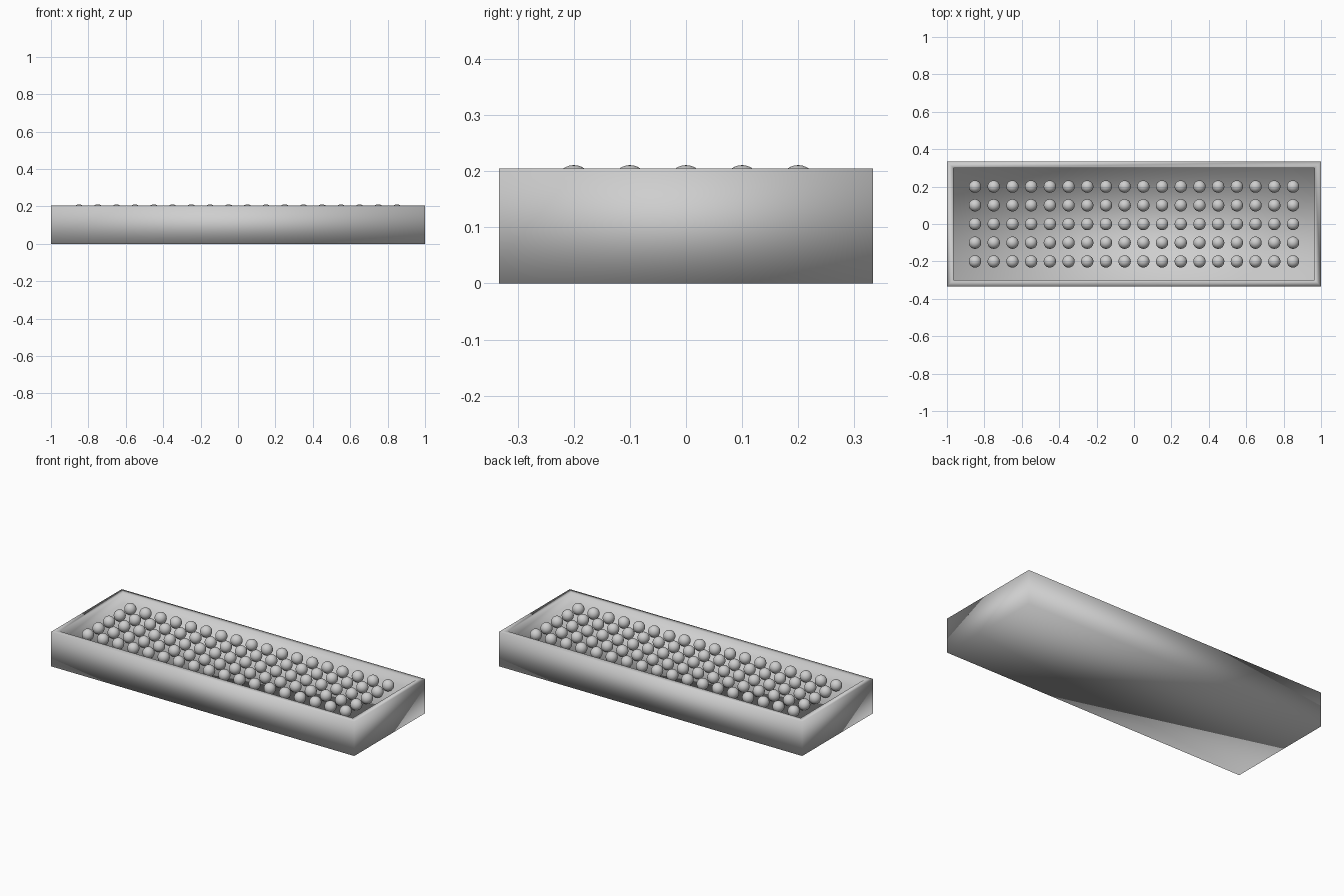
import bpy
import bmesh

cube = bpy.data.objects.get("Cube")
if cube:
    bpy.data.objects.remove(cube, do_unlink=True)

LENGTH, WIDTH, HEIGHT = 2.0, 0.667, 0.205
WALL, FLOOR_Z = 0.034, 0.145
BALL_R, SPACING, COLS, ROWS = 0.033, 0.1, 18, 5

grey = bpy.data.materials.new("light grey")
grey.use_nodes = True
colour = (0.62, 0.62, 0.62, 1)
grey.diffuse_color = colour
grey.node_tree.nodes["Principled BSDF"].inputs["Base Color"].default_value = colour


def mesh_from(bm, name):
    """Turn a bmesh into a fully smooth-shaded grey mesh."""
    for face in bm.faces:
        face.smooth = True
    mesh = bpy.data.meshes.new(name)
    bm.to_mesh(mesh)
    bm.free()
    mesh.materials.append(grey)
    return mesh


def place(mesh, name, location=(0, 0, 0)):
    obj = bpy.data.objects.new(name, mesh)
    obj.location = location
    bpy.context.collection.objects.link(obj)
    return obj


# Tray: a box whose top is inset for the rim, then sunk to the floor
bm = bmesh.new()
bmesh.ops.create_cube(bm, size=1)
for v in bm.verts:
    v.co.x *= LENGTH
    v.co.y *= WIDTH
    v.co.z = (v.co.z + 0.5) * HEIGHT
bm.normal_update()
top = max(bm.faces, key=lambda f: f.calc_center_median().z)
bmesh.ops.inset_region(bm, faces=[top], thickness=WALL, use_even_offset=True)
bmesh.ops.inset_region(bm, faces=[top], thickness=0.0005, use_even_offset=True)
for v in top.verts:
    v.co.z = FLOOR_Z
bm.normal_update()
place(mesh_from(bm, "tray"), "tray")

# Balls: one shared sphere laid out in a grid on the tray floor
bm = bmesh.new()
bmesh.ops.create_uvsphere(bm, u_segments=24, v_segments=14, radius=BALL_R)
ball_mesh = mesh_from(bm, "ball")
for row in range(ROWS):
    for col in range(COLS):
        x = (col - (COLS - 1) / 2) * SPACING
        y = (row - (ROWS - 1) / 2) * SPACING
        place(ball_mesh, f"ball_{row + 1}_{col + 1}", (x, y, FLOOR_Z + BALL_R))
